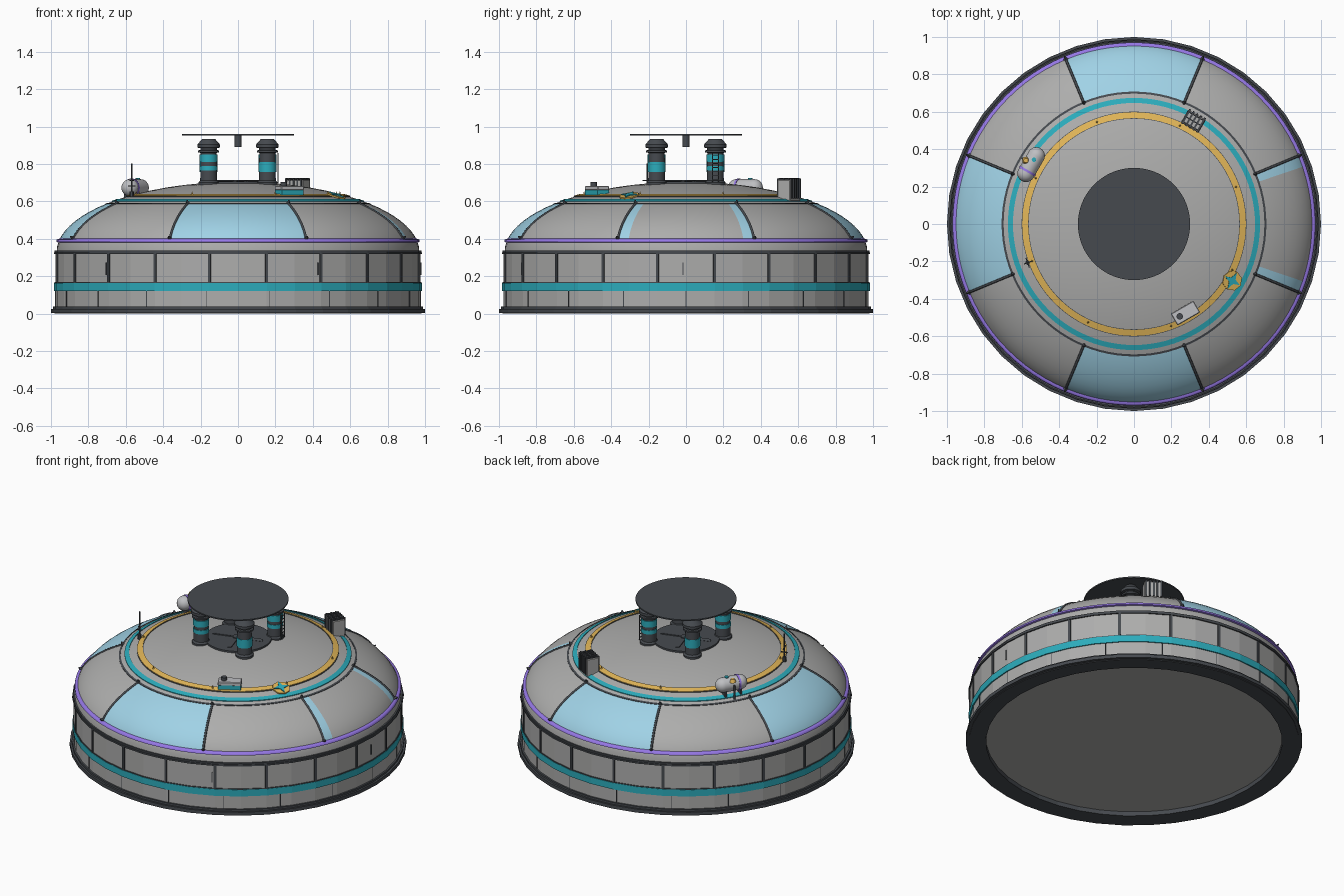
import bpy, bmesh
from math import sin, cos, pi, radians, sqrt, atan2, degrees
from mathutils import Matrix, Vector

if "Cube" in bpy.data.objects:
    bpy.data.objects.remove(bpy.data.objects["Cube"])


def material(name, *srgb):
    m = bpy.data.materials.new(name)
    m.use_nodes = True
    col = [((c / 255 + 0.055) / 1.055) ** 2.4 for c in srgb] + [1]
    m.diffuse_color = col
    m.node_tree.nodes["Principled BSDF"].inputs["Base Color"].default_value = col
    return m


GREY = material("hull grey", 173, 173, 172)
DARK = material("dark metal", 70, 74, 79)
TEAL = material("teal paint", 44, 172, 188)
GOLD = material("gold paint", 226, 182, 88)
GLASS = material("pale blue glass", 160, 210, 230)
PURPLE = material("purple trim", 150, 120, 230)
LIGHT = material("light grey", 190, 191, 194)

RAD, BASE, RISE = 0.97, 0.33, 0.375     # dome ellipse
SILL, HEAD = 0.161, 0.7648              # window limits as ellipse angles


def dome_z(r):
    return BASE + RISE * sqrt(max(0, 1 - (r / RAD) ** 2))


def on_dome(az, r, lift=0.0, tilt=False):
    """Frame on the dome: x runs outward, y along the rim."""
    m = Matrix.Translation((0, 0, dome_z(r) + lift)) @ Matrix.Rotation(radians(az), 4, 'Z')
    m = m @ Matrix.Translation((r, 0, 0))
    if tilt:
        slope = atan2(r / RAD ** 2, (dome_z(r) - BASE) / RISE ** 2)
        m = m @ Matrix.Rotation(slope, 4, 'Y')
    return m


def finish(name, bm, mats, smooth=None, matrix=None):
    bmesh.ops.recalc_face_normals(bm, faces=bm.faces)
    me = bpy.data.meshes.new(name)
    bm.to_mesh(me)
    bm.free()
    for m in mats:
        me.materials.append(m)
    ob = bpy.data.objects.new(name, me)
    bpy.context.collection.objects.link(ob)
    if matrix:
        ob.matrix_world = matrix
    if smooth:
        bpy.ops.object.select_all(action='DESELECT')
        ob.select_set(True)
        bpy.context.view_layer.objects.active = ob
        bpy.ops.object.shade_smooth_by_angle(angle=radians(smooth))


def lathe(name, profile, mats, segs=96, rule=None, smooth=30, matrix=None, closed=False):
    """Spin (radius, height) points round z; rule picks a slot from a face centre."""
    bm = bmesh.new()
    rings = []
    for r, z in profile:
        if r < 1e-5:
            rings.append([bm.verts.new((0, 0, z))] * segs)
        else:
            rings.append([bm.verts.new((r * cos(2 * pi * i / segs), r * sin(2 * pi * i / segs), z))
                          for i in range(segs)])
    pairs = list(zip(rings, rings[1:])) + ([(rings[-1], rings[0])] if closed else [])
    for a, b in pairs:
        for i in range(segs):
            j = (i + 1) % segs
            f = bm.faces.new(list(dict.fromkeys((a[i], a[j], b[j], b[i]))))
            if rule:
                f.material_index = rule(f.calc_center_median())
    finish(name, bm, mats, smooth, matrix)


def box(name, size, mat, matrix, offset=(0, 0, 0), bevel=0):
    bm = bmesh.new()
    bmesh.ops.create_cube(bm, size=1)
    bmesh.ops.scale(bm, vec=size, verts=bm.verts)
    if bevel:
        bmesh.ops.bevel(bm, geom=bm.edges, offset=bevel, segments=1, affect='EDGES')
    finish(name, bm, [mat], None, matrix @ Matrix.Translation(offset))


def cylinder(name, r, h, mat, matrix, offset=(0, 0, 0), segs=20, top=None):
    top = r if top is None else top
    lathe(name, [(0, 0), (r, 0), (top, h), (0, h)], [mat], segs,
          matrix=matrix @ Matrix.Translation(offset))


def band(name, r0, r1, lift, mat):
    """Raised painted ring that follows the dome."""
    pts = [(r0, dome_z(r0) - .01), (r0, dome_z(r0) + lift), (r1, dome_z(r1) + lift), (r1, dome_z(r1) - .01)]
    lathe(name, pts, [mat], closed=True)


def tube(name, points, radius, mat):
    cu = bpy.data.curves.new(name, 'CURVE')
    cu.dimensions = '3D'
    cu.bevel_depth, cu.bevel_resolution, cu.use_fill_caps = radius, 1, True
    sp = cu.splines.new('POLY')
    sp.points.add(len(points) - 1)
    for p, co in zip(sp.points, points):
        p.co = (*co, 1)
    cu.materials.append(mat)
    bpy.context.collection.objects.link(bpy.data.objects.new(name, cu))


# Base plinth, recessed floor and wall
lathe("plinth", [(.88, .032), (.88, 0), (.98, 0), (.98, .004), (1, .004), (1, .026), (.988, .026),
                 (.988, .038), (.95, .038)], [DARK], 40, smooth=None)
lathe("floor", [(0, .028), (.89, .028)], [GREY], 40, smooth=None)
lathe("wall", [(.977, .03), (.977, .33), (.95, .33)], [GREY], 40, smooth=None)
lathe("wall_band", [(.96, .122), (.984, .122), (.984, .165), (.96, .165)], [TEAL], 40, smooth=None)
lathe("wall_band_trim", [(.96, .165), (.982, .165), (.982, .17), (.96, .17)], [DARK], 40, smooth=None)
lathe("cornice", [(.95, .318), (.985, .318), (.985, .328), (.98, .328), (.98, .338), (.95, .338)],
      [DARK], 40, smooth=None)
for k in range(20):
    box("wall_post", (.014, .016, .15), DARK, Matrix.Rotation(radians(9 + 18 * k), 4, 'Z'), (.975, 0, .245))
for k in range(18):
    box("lower_seam", (.006, .004, .085), DARK, Matrix.Rotation(radians(20 * k), 4, 'Z'), (.975, 0, .08))
for az in (-136, -64, -1):
    box("wall_handle", (.01, .005, .065), DARK, Matrix.Rotation(radians(az), 4, 'Z'), (.976, 0, .24))


# Dome with glazed sectors on four sides; the +x one keeps only narrow side lights
def dome_rule(c):
    r, az = Vector((c.x, c.y)).length, degrees(atan2(c.y, c.x))
    off = abs((az + 45) % 90 - 45)
    return int(.70 < r < .955 and off < 22.5 and abs(az) > 18.75)


ts = [0, SILL / 2] + [SILL + (HEAD - SILL) * i / 8 for i in range(9)]
ts += [HEAD + (pi / 2 - HEAD) * i / 8 for i in range(1, 9)]
lathe("dome", [(RAD * max(cos(t), 0), BASE + RISE * sin(t)) for t in ts], [GREY, GLASS], 96, dome_rule)

# Rings on the dome
lathe("lower_trim", [(.948, .402), (.961, .4), (.969, .396), (.971, .384), (.96, .38), (.948, .38)],
      [PURPLE], closed=True, smooth=60)
band("window_head_ring", .697, .708, .002, DARK)
band("teal_ring", .647, .674, .004, TEAL)
band("gold_ring_edge", .563, .601, .003, DARK)
band("gold_ring", .566, .598, .006, GOLD)

# Sector ribs with clips at both ends
for k in range(8):
    az = 22.5 + 45 * k
    a = radians(az)
    rs = [RAD * cos(SILL + (HEAD - SILL) * i / 10) for i in range(11)]
    tube("sector_rib", [(r * cos(a), r * sin(a), dome_z(r)) for r in rs], .007, DARK)
    for r in (.70, .95):
        cylinder("rib_clip", .014, .024, DARK, on_dome(az, r, -.004, True), segs=4, top=.003)
    cylinder("ring_marker", .008, .022, GOLD, on_dome(45 * k + 20, .58), segs=4, top=.001)

# Roof fan set into the crown
crown = Matrix.Translation((0, 0, .688))
cylinder("fan_plate", .20, .02, DARK, crown, segs=48)
cylinder("fan_hub", .03, .028, DARK, crown)
for k in range(4):
    box("fan_blade", (.13, .025, .005), DARK, crown @ Matrix.Rotation(pi / 2 * k + .3, 4, 'Z')
        @ Matrix.Rotation(.2, 4, 'X'), (.09, 0, .022))

# Canopy disc and its hanging motor
cylinder("canopy", .30, .008, DARK, Matrix.Translation((0, 0, .953)), segs=64)
cylinder("canopy_motor", .02, .065, DARK, Matrix.Translation((0, 0, .891)))

# Four exhaust stacks
for sx in (-1, 1):
    for sy in (-1, 1):
        m = Matrix.Translation((.157 * sx, .157 * sy, 0))
        lathe("stack", [(.055, .66), (.055, .702), (.045, .712), (.043, .86), (.056, .863), (.056, .873),
                        (.044, .875), (.044, .885), (.06, .888), (.06, .905), (.034, .935), (0, .935)],
              [DARK], 24, matrix=m)
        stripes = [(.765, .79), (.81, .85)] if sx == sy else [(.757, .812)]
        for lo, hi in stripes:
            lathe("stack_stripe", [(.042, lo), (.048, lo), (.048, hi), (.042, hi)], [TEAL], 24, matrix=m)
# Ladder on one stack
ladder = Matrix.Translation((.157, .157, 0))
for s in (-1, 1):
    box("ladder_rail", (.005, .005, .16), DARK, ladder, (.058, .016 * s, .78))
for k in range(7):
    box("ladder_rung", (.004, .032, .004), DARK, ladder, (.058, 0, .715 + .022 * k))

# Storage tank: capsule lying along the rim
tank = on_dome(150, .635)
lie = tank @ Matrix.Translation((0, 0, .06)) @ Matrix.Rotation(pi / 2, 4, 'X')
cap = [(.046 * cos(a * pi / 12), .055 + .046 * sin(a * pi / 12)) for a in range(7)]
lathe("tank", [(max(r, 0), -z) for r, z in reversed(cap)] + [(max(r, 0), z) for r, z in cap], [LIGHT], 24, matrix=lie)
lathe("tank_strap", [(.045, -.046), (.049, -.046), (.049, -.034), (.045, -.034)], [PURPLE], 24, matrix=lie)
for s in (-1, 1):
    box("tank_leg", (.07, .012, .06), DARK, tank, (0, .05 * s, .015))
cylinder("tank_valve", .02, .02, GOLD, tank, (.035, -.005, .085), top=.012)
cylinder("tank_pipe", .006, .09, DARK, tank, (.055, -.005, -.02))
cylinder("tank_gauge", .012, .01, TEAL, tank, (0, -.03, .102))

# Louvred cooling unit
unit = on_dome(60, .635)
box("cooler_body", (.08, .11, .115), GREY, unit, (0, 0, .045), .004)
for k in range(5):
    box("cooler_fin", (.09, .01, .107), DARK, unit, (.002, -.046 + .023 * k, .056))
for k in range(3):
    box("cooler_bar", (.006, .11, .006), DARK, unit, (-.03 + .03 * k, 0, .108))

# Equipment box with teal skirt
crate = on_dome(-60, .55)
box("equipment_skirt", (.07, .135, .04), TEAL, crate, (0, 0, .008))
box("equipment_box", (.072, .14, .024), LIGHT, crate, (0, 0, .032), .004)
cylinder("equipment_fan", .017, .022, DARK, crate, (0, -.035, .042))


# Star badge lying on the gold ring
def badge(name, outer, inner, lift, mat):
    bm = bmesh.new()
    pts = [((outer, inner)[i % 2], i * pi / 4) for i in range(8)]
    f = bm.faces.new([bm.verts.new((r * cos(a), r * sin(a), 0)) for r, a in pts])
    top = bmesh.ops.extrude_face_region(bm, geom=[f])["geom"]
    bmesh.ops.translate(bm, vec=(0, 0, .008), verts=[v for v in top if isinstance(v, bmesh.types.BMVert)])
    finish(name, bm, [mat], None, on_dome(-30, .605, lift, True))


badge("badge_plate", .054, .054, .004, GOLD)
badge("badge_star", .048, .018, .010, TEAL)

# Antenna mast
mast = on_dome(-160, .605)
cylinder("antenna_foot", .012, .03, DARK, mast, segs=8)
cylinder("antenna_mast", .004, .18, DARK, mast, segs=8)
box("antenna_arm", (.006, .055, .005), DARK, mast, (0, 0, .09))
box("antenna_arm", (.04, .006, .005), DARK, mast, (0, 0, .06))
